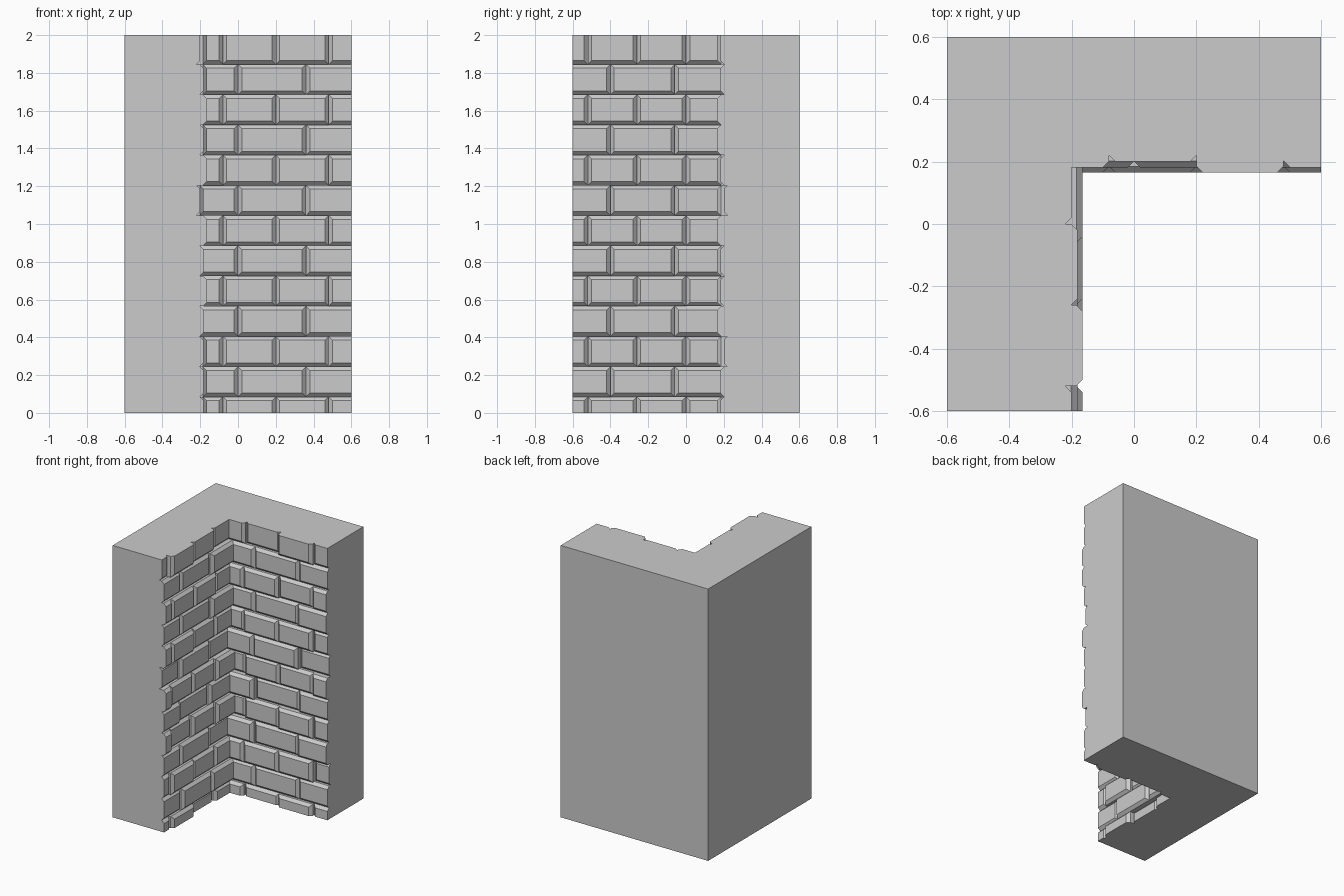
import bpy
import bmesh
import random

random.seed(4)
cube = bpy.data.objects.get("Cube")
if cube:
    bpy.data.objects.remove(cube)

stone = bpy.data.materials.new("grey stone")
stone.use_nodes = True
GREY = (0.6, 0.6, 0.6, 1)
stone.diffuse_color = GREY
stone.node_tree.nodes["Principled BSDF"].inputs["Base Color"].default_value = GREY

HALF, TOP = 0.6, 2.0     # footprint half width and wall height
MORTAR = 0.22            # plane at the bottom of the joints
CHAMFER = 0.02
COURSE = 0.16
FACES = (0.165, 0.182, 0.2)   # proud, middle and sunken brick faces


def finish(bm, name):
    bmesh.ops.recalc_face_normals(bm, faces=bm.faces)
    mesh = bpy.data.meshes.new(name)
    bm.to_mesh(mesh)
    bm.free()
    mesh.materials.append(stone)
    obj = bpy.data.objects.new(name, mesh)
    bpy.context.collection.objects.link(obj)


def add_brick(bm, place, u0, u1, z0, z1, face):
    """Block with a chamfered front; sides cut by the wall ends stay square."""
    cu0 = CHAMFER if u0 > -MORTAR else 0
    cu1 = CHAMFER if u1 < HALF else 0
    cz0 = CHAMFER if z0 > 0 else 0
    cz1 = CHAMFER if z1 < TOP else 0
    rings = []
    for depth, k in ((MORTAR + 0.01, 0), (face + CHAMFER, 0), (face, 1)):
        a, b = u0 + k * cu0, u1 - k * cu1
        c, d = z0 + k * cz0, z1 - k * cz1
        rings.append([bm.verts.new(place(u, depth, z))
                      for u, z in ((a, c), (b, c), (b, d), (a, d))])
    bm.faces.new(rings[0])
    bm.faces.new(rings[2])
    for low, high in zip(rings, rings[1:]):
        for i in range(4):
            j = (i + 1) % 4
            bm.faces.new((low[i], low[j], high[j], high[i]))


def brick_wall(name, place, even_joints, odd_joints, end_codes, top_codes):
    bm = bmesh.new()
    for row, end in enumerate(end_codes):
        joints = odd_joints if row % 2 else even_joints
        edges = [-MORTAR, *joints, HALF]
        z1 = min(0.085 + COURSE * row, TOP)
        z0 = max(0.085 + COURSE * (row - 1), 0)
        codes = [random.choice((0, 0, 1, 1, 2)) for _ in joints] + [int(end)]
        if row == len(end_codes) - 1:
            codes = [int(c) for c in top_codes]
        for u0, u1, code in zip(edges, edges[1:], codes):
            add_brick(bm, place, u0, u1, z0, z1, FACES[code])
    finish(bm, name)


# L-shaped core
bm = bmesh.new()
outline = ((-HALF, -HALF), (-MORTAR, -HALF), (-MORTAR, MORTAR),
           (HALF, MORTAR), (HALF, HALF), (-HALF, HALF))
base = bm.faces.new([bm.verts.new((x, y, 0)) for x, y in outline])
grown = bmesh.ops.extrude_face_region(bm, geom=[base])["geom"]
bmesh.ops.translate(bm, vec=(0, 0, TOP),
                    verts=[v for v in grown if isinstance(v, bmesh.types.BMVert)])
bm.faces.ensure_lookup_table()
if not base.is_valid or base not in bm.faces[:]:
    bmesh.ops.holes_fill(bm, edges=bm.edges)
finish(bm, "wall_core")

# Brick facings on both inner sides, measured outward from the corner
brick_wall("back_bricks", lambda u, d, z: (u, d, z),
           (-0.08, 0.2, 0.48), (0.0, 0.36), "1120110210011", "1201")
brick_wall("side_bricks", lambda u, d, z: (-d, -u, z),
           (0.0, 0.26, 0.52), (0.06, 0.4), "1111010201012", "2102")
